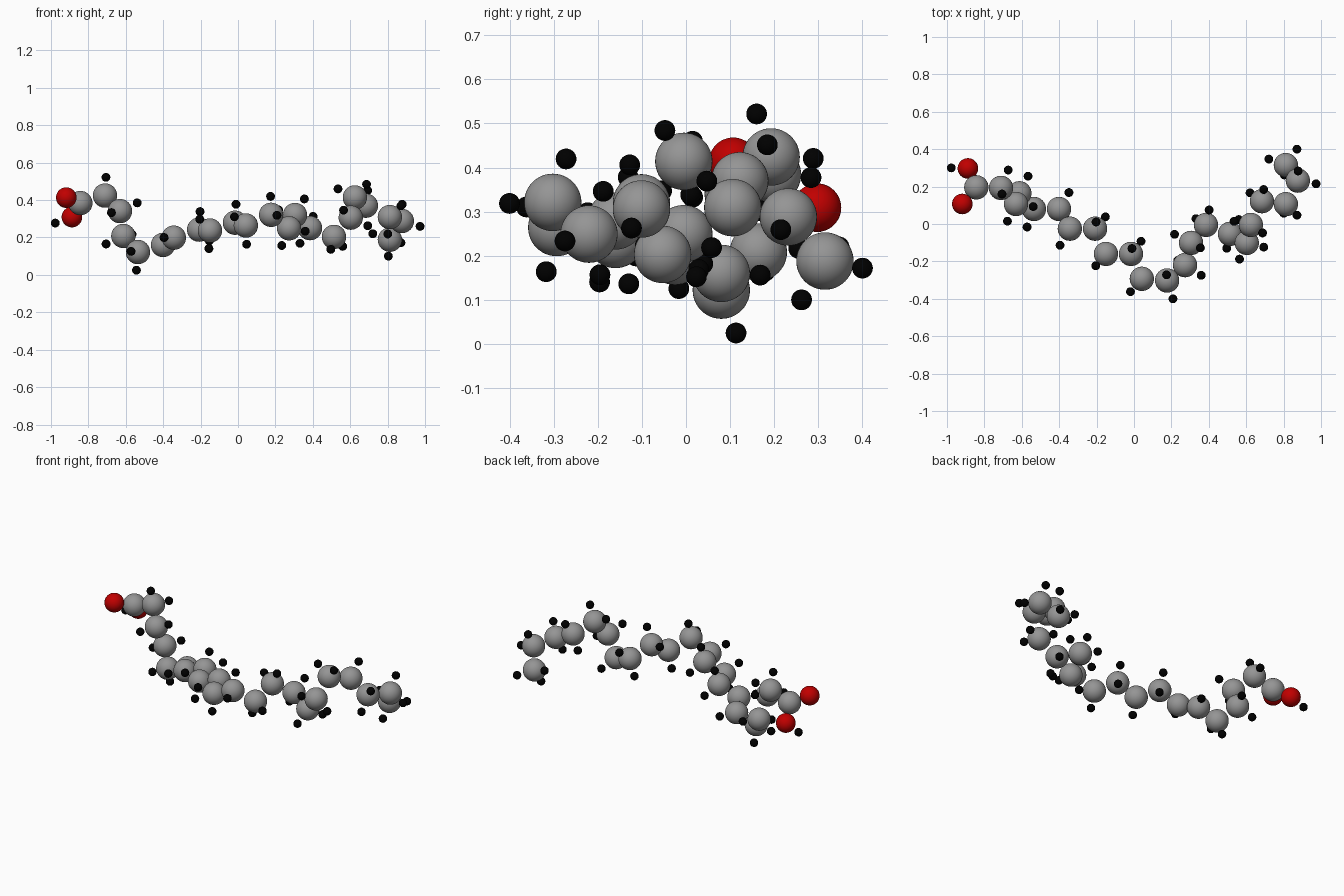
import bpy, bmesh, math
from mathutils import Vector

if "Cube" in bpy.data.objects:
    bpy.data.objects.remove(bpy.data.objects["Cube"])

C_R, O_R, H_R, CH = 0.065, 0.055, 0.0235, 0.103


def ball_mesh(name, radius, colour):
    """Smooth sphere mesh shared by every atom of one kind."""
    bm = bmesh.new()
    bmesh.ops.create_uvsphere(bm, u_segments=40, v_segments=24, radius=radius)
    for f in bm.faces:
        f.smooth = True
    me = bpy.data.meshes.new(name)
    bm.to_mesh(me)
    bm.free()
    mat = bpy.data.materials.new(name)
    mat.diffuse_color = colour
    mat.use_nodes = True
    mat.node_tree.nodes["Principled BSDF"].inputs["Base Color"].default_value = mat.diffuse_color
    me.materials.append(mat)
    return me


def place(mesh, points):
    for i, p in enumerate(points, 1):
        ob = bpy.data.objects.new(f"{mesh.name}_{i:02d}", mesh)
        ob.location = p
        bpy.context.collection.objects.link(ob)


# Carbon chain, from the acid end to the tail
carbons = [Vector(p) for p in (
    (-.843, .196, .384), (-.711, .193, .424), (-.631, .107, .341), (-.613, .164, .208),
    (-.535, .08, .122), (-.401, .08, .16), (-.343, -.025, .199), (-.208, -.025, .242),
    (-.15, -.16, .237), (-.016, -.16, .279), (.042, -.293, .264), (.177, -.302, .321),
    (.273, -.22, .249), (.305, -.101, .32), (.385, -.005, .25), (.513, -.053, .203),
    (.603, -.101, .306), (.625, -.005, .414), (.684, .122, .37), (.812, .106, .309),
    (.876, .232, .288), (.812, .315, .188))]

# Oxygens of the acid group
oxygens = [(-.888, .297, .309), (-.918, .107, .413)]

# Hydrogens: acid hydrogen and the three on the tail end
hydrogens = [Vector(p) for p in (
    (-.977, .3, .277), (.721, .347, .22), (.871, .4, .172), (.804, .262, .1))]

# Hydrogens along the chain, derived from the two neighbouring carbons
double_bond = (5, 6)
half = math.radians(54)
for i in range(1, len(carbons) - 1):
    c = carbons[i]
    u = (carbons[i - 1] - c).normalized()
    v = (carbons[i + 1] - c).normalized()
    out = -(u + v).normalized()
    side = u.cross(v).normalized()
    if i in double_bond:
        hydrogens.append(c + out * CH)
    else:
        for s in (1, -1):
            hydrogens.append(c + CH * (out * math.cos(half) + s * side * math.sin(half)))

place(ball_mesh("carbon_ball", C_R, (0.3, 0.3, 0.3, 1)), carbons)
place(ball_mesh("oxygen_ball", O_R, (0.53, 0.0, 0.0, 1)), oxygens)
place(ball_mesh("hydrogen_ball", H_R, (0.0, 0.0, 0.0, 1)), hydrogens)
